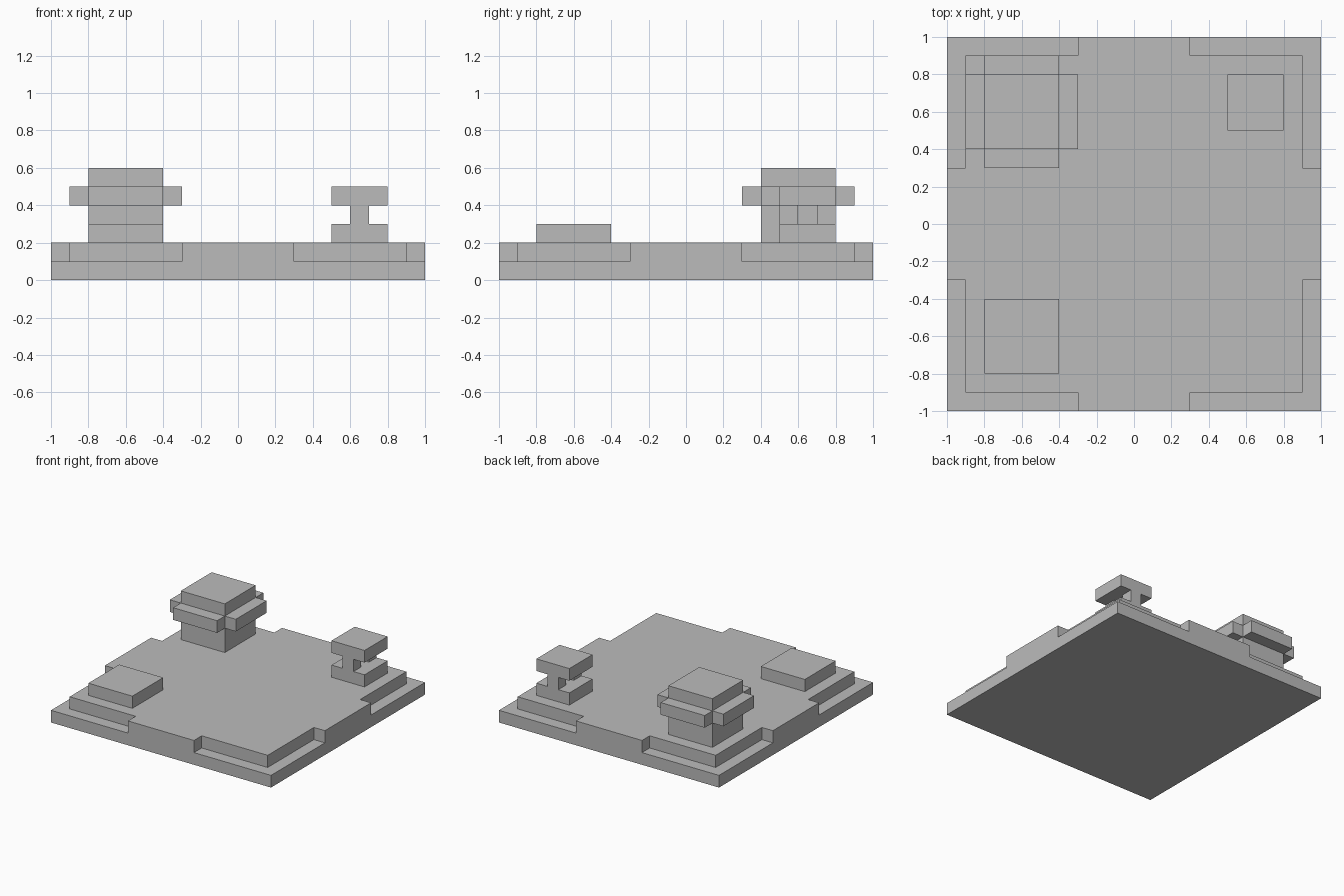
import bpy
import bmesh

cube = bpy.data.objects.get("Cube")
if cube:
    bpy.data.objects.remove(cube, do_unlink=True)

stone = bpy.data.materials.new("grey_stone")
stone.use_nodes = True
colour = (0.5, 0.5, 0.5, 1)
stone.diffuse_color = colour
stone.node_tree.nodes["Principled BSDF"].inputs["Base Color"].default_value = colour


def prism(name, centre, corner, bottom, top):
    """Extrude an outline made by turning one corner's points in four quarter turns."""
    outline = []
    points = corner
    for _ in range(4):
        outline += points
        points = [(-y, x) for x, y in points]
    bm = bmesh.new()
    base = bm.faces.new([bm.verts.new((x, y, bottom)) for x, y in outline])
    side = bmesh.ops.extrude_face_region(bm, geom=[base], use_keep_orig=True)
    verts = [v for v in side["geom"] if isinstance(v, bmesh.types.BMVert)]
    bmesh.ops.translate(bm, verts=verts, vec=(0, 0, top - bottom))
    bmesh.ops.recalc_face_normals(bm, faces=bm.faces)
    mesh = bpy.data.meshes.new(name)
    bm.to_mesh(mesh)
    bm.free()
    mesh.materials.append(stone)
    obj = bpy.data.objects.new(name, mesh)
    obj.location = (*centre, 0)
    bpy.context.collection.objects.link(obj)
    return obj


def block(name, centre, half, bottom, top):
    return prism(name, centre, [(half, half)], bottom, top)


# Square floor with a raised deck, stepped in at each corner
block("floor_slab", (0, 0), 1, 0, 0.1)
prism("raised_deck", (0, 0),
      [(1, 0.3), (0.9, 0.3), (0.9, 0.9), (0.3, 0.9), (0.3, 1)], 0.1, 0.2)

# Low block at the front
block("low_block", (-0.6, -0.6), 0.2, 0.2, 0.3)

# Tall pillar with a cross-shaped collar
pillar = (-0.6, 0.6)
block("pillar_base", pillar, 0.2, 0.2, 0.4)
prism("pillar_collar", pillar, [(0.3, 0.2), (0.2, 0.2), (0.2, 0.3)], 0.4, 0.5)
block("pillar_cap", pillar, 0.2, 0.5, 0.6)

# Small pedestal: two plates held apart by a pair of posts
pedestal = (0.65, 0.65)
block("pedestal_base", pedestal, 0.15, 0.2, 0.3)
block("pedestal_top", pedestal, 0.15, 0.4, 0.5)
for label, side in (("front", -1), ("back", 1)):
    block(label + "_post", (pedestal[0], pedestal[1] + side * 0.1), 0.05, 0.3, 0.4)
